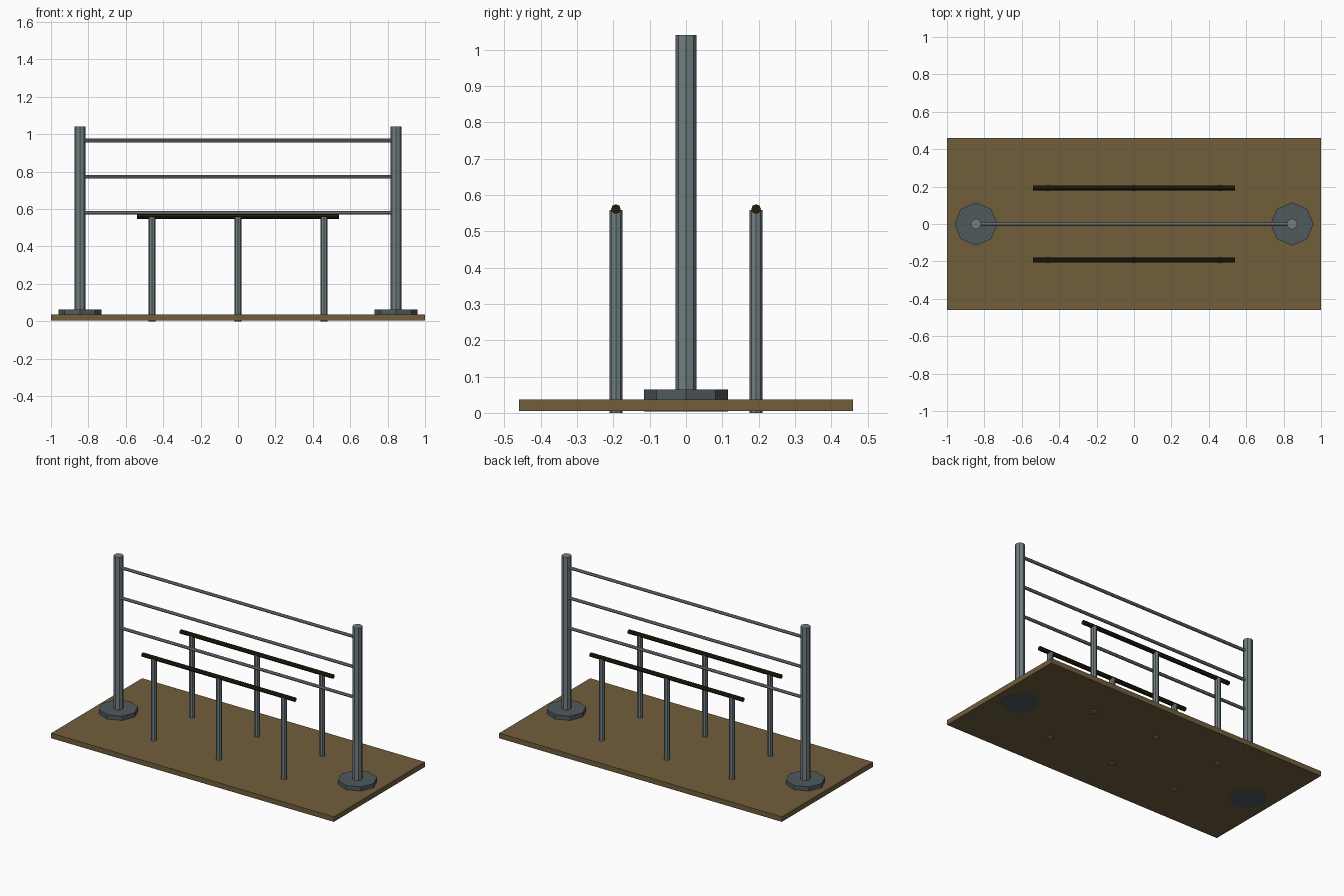
import bpy
import math

cube = bpy.data.objects.get("Cube")
if cube:
    bpy.data.objects.remove(cube, do_unlink=True)


def material(name, rgb):
    mat = bpy.data.materials.new(name)
    mat.use_nodes = True
    colour = (*rgb, 1.0)
    mat.diffuse_color = colour
    mat.node_tree.nodes["Principled BSDF"].inputs["Base Color"].default_value = colour
    return mat


wood = material("brown wood", (0.165, 0.112, 0.046))
steel = material("blue grey steel", (0.17, 0.212, 0.225))
dark_steel = material("dark steel", (0.08, 0.102, 0.114))
rail_grey = material("rail grey", (0.23, 0.24, 0.25))
dark_wood = material("dark brown", (0.017, 0.012, 0.004))


def finish(name, mat):
    obj = bpy.context.object
    obj.name = name
    obj.data.materials.append(mat)
    return obj


def upright(name, x, y, bottom, top, radius, mat):
    """Eight-sided vertical prism with corners on the axes."""
    bpy.ops.mesh.primitive_cylinder_add(
        vertices=8, radius=radius, depth=top - bottom,
        location=(x, y, (bottom + top) / 2))
    return finish(name, mat)


def bar(name, y, z, length, radius, mat):
    """Eight-sided horizontal prism along x."""
    bpy.ops.mesh.primitive_cylinder_add(
        vertices=8, radius=radius, depth=length,
        location=(0, y, z), rotation=(0, math.pi / 2, 0))
    return finish(name, mat)


# Ground board
bpy.ops.mesh.primitive_cube_add(size=1, location=(0, 0, 0.021))
board = finish("ground_board", wood)
board.scale = (2.0, 0.92, 0.032)

# Tall end posts on octagonal feet
for side, x in (("left", 0.845), ("right", -0.845)):
    upright(side + "_post_foot", x, 0, 0.0045, 0.064, 0.115, dark_steel)
    upright(side + "_post", x, 0, 0.006, 1.04, 0.029, steel)

# Three thin rails between the posts
for level, z in (("low", 0.58), ("middle", 0.773), ("high", 0.966)):
    bar(level + "_rail", 0, z, 1.69, 0.01, rail_grey)

# Pair of parallel bars, each on three legs
for side, y in (("front", -0.193), ("back", 0.193)):
    bar(side + "_parallel_bar", y, 0.561, 1.08, 0.0135, dark_wood)
    for place, x in (("left", 0.46), ("middle", 0), ("right", -0.46)):
        upright(f"{side}_{place}_leg", x, y, 0, 0.558, 0.018, steel)
